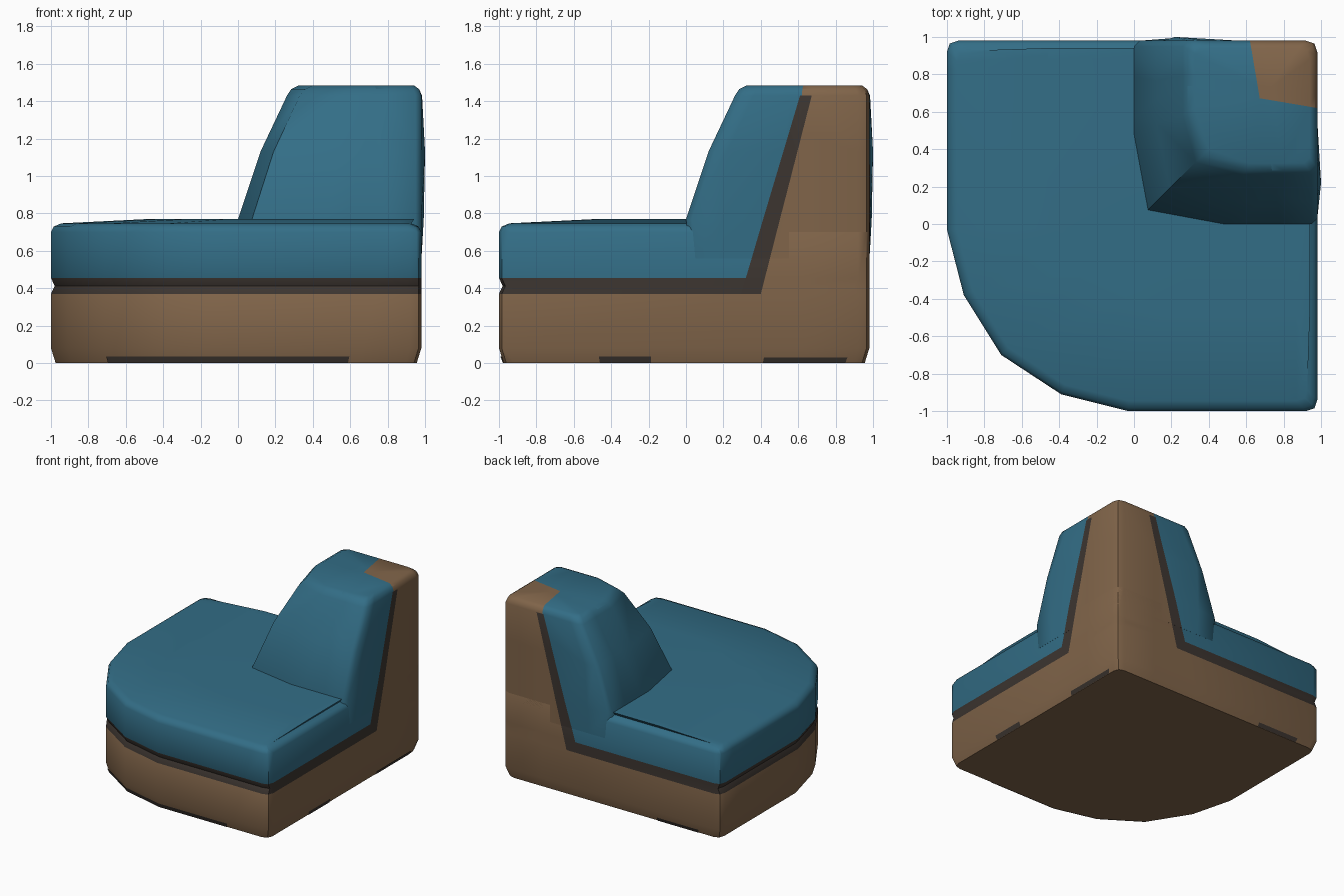
import bpy, bmesh, math
from mathutils import Vector

if "Cube" in bpy.data.objects:
    bpy.data.objects.remove(bpy.data.objects["Cube"])


def material(name, color):
    m = bpy.data.materials.new(name)
    m.diffuse_color = (*color, 1)
    m.use_nodes = True
    m.node_tree.nodes["Principled BSDF"].inputs["Base Color"].default_value = m.diffuse_color
    return m


TEAL, DARK, BROWN = 0, 1, 2
MATS = [material("teal_fabric", (0.033, 0.155, 0.24)),
        material("dark_seam", (0.046, 0.036, 0.030)),
        material("brown_fabric", (0.22, 0.13, 0.068))]

EDGE = 0.98      # flat outer faces on the right and back
SKEW = 0.17      # slant of the brown patch on top
Z1, Z2, ZT = 0.37, 0.455, 1.43


def brown_line(z):
    return 0.40 + 0.257 * (z - Z1)


def dark_line(z):
    return 0.32 + 0.297 * (z - Z2)


def finish(name, bm):
    me = bpy.data.meshes.new(name)
    for m in MATS:
        me.materials.append(m)
    for f in bm.faces:
        f.smooth = True
    bm.to_mesh(me)
    bm.free()
    me.set_sharp_from_angle(angle=math.radians(48))
    ob = bpy.data.objects.new(name, me)
    bpy.context.collection.objects.link(ob)
    return ob


def colour_of(p):
    w = min(p.x + SKEW * (p.y - EDGE), p.y + SKEW * (p.x - EDGE))
    if p.z > ZT:
        return BROWN if w > 0.62 else TEAL
    if p.z < Z1 or w > brown_line(p.z):
        return BROWN
    if p.z < Z2 or w > dark_line(p.z):
        return DARK
    return TEAL


def loft(name, rings):
    """Skin a stack of rings, cut along the seams, colour by region."""
    bm = bmesh.new()
    loops = [[bm.verts.new(p) for p in r] for r in rings]
    n = len(loops[0])
    for a, b in zip(loops, loops[1:]):
        for i in range(n):
            j = (i + 1) % n
            bm.faces.new((a[i], a[j], b[j], b[i]))
    bm.faces.new(loops[0][::-1])
    bm.faces.new(loops[-1])
    bmesh.ops.recalc_face_normals(bm, faces=bm.faces)
    planes = [(Vector((0, 0, z)), Vector((0, 0, 1))) for z in (Z1, Z2, ZT)]
    for a, z, b in ((0.40, Z1, 0.257), (0.32, Z2, 0.297), (0.62, ZT, 0)):
        planes.append((Vector((a, EDGE, z)), Vector((1, SKEW, -b))))
        planes.append((Vector((EDGE, a, z)), Vector((SKEW, 1, -b))))
    for co, no in planes:
        bmesh.ops.bisect_plane(bm, geom=bm.verts[:] + bm.edges[:] + bm.faces[:],
                               dist=1e-5, plane_co=co, plane_no=no.normalized())
    for f in bm.faces:
        f.material_index = colour_of(f.calc_center_median())
    return finish(name, bm)


# Seat and base: square footprint with a rounded front-left corner
FOOT = [(0.92, -1), (0.965, -0.985), (0.98, -0.94), (0.98, 0.92), (0.965, 0.965),
        (0.92, 0.98), (-0.94, 0.98), (-0.985, 0.965), (-1, 0.92), (-1, -0.03),
        (-0.91, -0.38), (-0.71, -0.7), (-0.39, -0.91), (-0.03, -1)]


def foot_ring(z, s, centre=0.0):
    return [(centre + (x - centre) * s, centre + (y - centre) * s, z) for x, y in FOOT]


# Seam groove is recessed on the front and left only
groove = [(x if x > 0.96 else x * 0.98, y if y > 0.96 else y * 0.98, 0.412)
          for x, y in FOOT]
loft("seat_and_base", [
    foot_ring(0, 0.975), foot_ring(0.08, 1), foot_ring(Z1, 1), groove,
    foot_ring(Z2, 1), foot_ring(0.70, 1), foot_ring(0.73, 0.985),
    foot_ring(0.747, 0.945), foot_ring(0.771, 0.71, 0.85)])


# Backrest: corner block, symmetrical about the diagonal, with bulging ends
def back_ring(z, front, bend, corner, bulge, inset=0.0):
    e = EDGE - inset
    half = [(corner, corner), (bend, front), (e - 0.03, front), (e, front + 0.03),
            (bulge, max(0.2, front + 0.10)), (e, max(0.55, front + 0.3)),
            (e, 0.92 - inset), (e - 0.015, e - 0.015)]
    other = [(y, x) for x, y in half[1:-1]][::-1]
    return [(x, y, z) for x, y in half + other]


loft("backrest", [
    back_ring(0.56, 0.02, 0.48, 0.09, 0.981),
    back_ring(0.77, 0.00, 0.48, 0.075, 0.993),
    back_ring(1.13, 0.12, 0.54, 0.19, 1.0),
    back_ring(ZT, 0.262, 0.58, 0.33, 0.984),
    back_ring(1.465, 0.285, 0.60, 0.36, 0.968, 0.012),
    back_ring(1.485, 0.325, 0.62, 0.40, 0.94, 0.04)])


# Dark strips low on the base
def strip(name, path, h):
    bm = bmesh.new()
    low = [bm.verts.new((x * 0.979, y * 0.979, 0.0)) for x, y in path]
    top = [bm.verts.new((x * 0.992, y * 0.992, h)) for x, y in path]
    for i in range(len(path) - 1):
        f = bm.faces.new((low[i], low[i + 1], top[i + 1], top[i]))
        f.material_index = DARK
    finish(name, bm)


strip("front_base_strip", [(-0.71, -0.7), (-0.39, -0.91), (-0.03, -1), (0.6, -1)], 0.035)
strip("right_base_strip_front", [(EDGE, -0.47), (EDGE, -0.19)], 0.035)
strip("right_base_strip_rear", [(EDGE, 0.42), (EDGE, 0.87)], 0.03)
strip("back_base_strip", [(-0.42, EDGE), (-0.8, EDGE)], 0.03)
